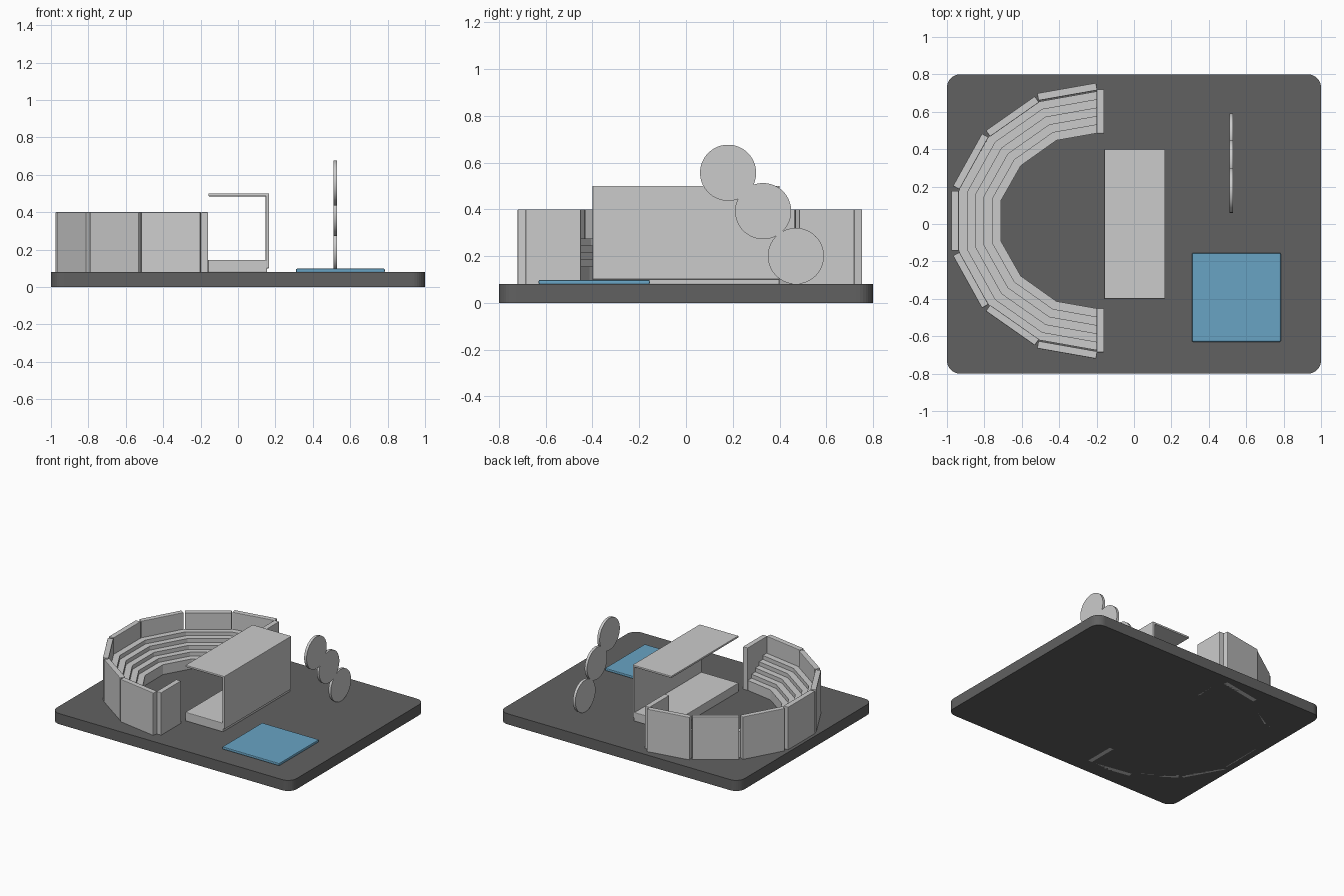
import bpy, bmesh, math

if "Cube" in bpy.data.objects:
    bpy.data.objects.remove(bpy.data.objects["Cube"])

CY = 0.017  # mirror line of the amphitheatre


def box(name, x, y, z, bevel=0.0, rot=0.0, segs=2):
    """Box from (min, max) ranges, optionally turned about its own z axis."""
    c = [(r[0] + r[1]) / 2 for r in (x, y, z)]
    d = [r[1] - r[0] for r in (x, y, z)]
    bpy.ops.mesh.primitive_cube_add(size=1, location=c)
    ob = bpy.context.object
    ob.name = name
    for v in ob.data.vertices:
        v.co = [v.co[i] * d[i] for i in range(3)]
    ob.rotation_euler.z = rot
    if bevel:
        m = ob.modifiers.new("bevel", 'BEVEL')
        m.width, m.segments = bevel, segs
    return ob


def prism(name, pts, z0, z1):
    """Extrude a flat outline from z0 to z1."""
    bm = bmesh.new()
    f = bm.faces.new([bm.verts.new((x, y, z0)) for x, y in pts])
    r = bmesh.ops.extrude_face_region(bm, geom=[f])
    for v in r["geom"]:
        if isinstance(v, bmesh.types.BMVert):
            v.co.z = z1
    bmesh.ops.recalc_face_normals(bm, faces=bm.faces)
    me = bpy.data.meshes.new(name)
    bm.to_mesh(me)
    bm.free()
    ob = bpy.data.objects.new(name, me)
    bpy.context.collection.objects.link(ob)
    return ob


def grey(name, v):
    m = bpy.data.materials.new(name)
    m.diffuse_color = v
    m.use_nodes = True
    m.node_tree.nodes["Principled BSDF"].inputs["Base Color"].default_value = m.diffuse_color
    return m


# Ground slab with rounded corners
R = 0.07
outline = []
for sx, sy, a0 in ((1, 1, 0), (-1, 1, 90), (-1, -1, 180), (1, -1, 270)):
    for k in range(9):
        a = math.radians(a0 + k * 90 / 8)
        outline.append((sx * (1 - R) + R * math.cos(a), sy * (0.8 - R) + R * math.sin(a)))
base = prism("base_slab", outline, 0, 0.08)
base.data.materials.append(grey("dark_grey", (0.12, 0.12, 0.12, 1)))

# Blue square pool
pool = box("pool", (0.31, 0.785), (-0.63, -0.155), (0.078, 0.098), 0.006)
pool.data.materials.append(grey("blue", (0.14, 0.37, 0.55, 1)))

# Stage: floor, back wall, roof
box("stage_floor", (-0.16, 0.155), (-0.4, 0.4), (0.078, 0.145), 0.004)
box("stage_back_wall", (0.148, 0.166), (-0.4, 0.4), (0.1, 0.5), 0.004)
box("stage_roof", (-0.158, 0.166), (-0.4, 0.4), (0.485, 0.5), 0.004)

# Three upright discs climbing in a row
for i, (y, z) in enumerate(((0.47, 0.2), (0.33, 0.392), (0.18, 0.556))):
    bpy.ops.mesh.primitive_cylinder_add(vertices=64, radius=0.12, depth=0.02,
                                        location=(0.52, y, z), rotation=(0, math.pi / 2, 0))
    bpy.context.object.name = f"disc_{i + 1}"
    bpy.ops.object.shade_smooth_by_angle()

# Terraced seating: five tiers between an inner and an outer half outline
inner = [(-0.2, 0.468), (-0.415, 0.43), (-0.605, 0.295), (-0.712, 0.107)]
outer = [(-0.2, 0.692), (-0.51, 0.637), (-0.775, 0.452), (-0.936, 0.163)]


def ring(t):
    half = [(a[0] + (b[0] - a[0]) * t, a[1] + (b[1] - a[1]) * t) for a, b in zip(inner, outer)]
    return [(x, CY + y) for x, y in half] + [(x, CY - y) for x, y in reversed(half)]


TIERS = 5
for i in range(TIERS):
    prism(f"seat_tier_{i + 1}", ring(i / TIERS) + ring((i + 1) / TIERS)[::-1],
          0.075, 0.155 + 0.03 * i)

# Outer wall panels: centre x, centre y (from mirror line), angle, length
L, T, Z = 0.32, 0.04, (0.0, 0.4)
box("rear_panel", (-0.976, -0.936), (CY - L / 2, CY + L / 2), Z, 0.004)
for s, side in ((1, "back"), (-1, "front")):
    for i, (x, y, a) in enumerate(((-0.357, 0.690, 10), (-0.650, 0.558, 35), (-0.873, 0.317, 61))):
        cy = CY + s * y
        box(f"{side}_panel_{i + 1}", (x - L / 2, x + L / 2), (cy - T / 2, cy + T / 2), Z,
            0.004, s * math.radians(a))
    # End wall closing the seating
    ends = sorted((CY + s * 0.467, CY + s * 0.703))
    box(f"{side}_end_wall", (-0.2, -0.16), ends, Z, 0.004)
